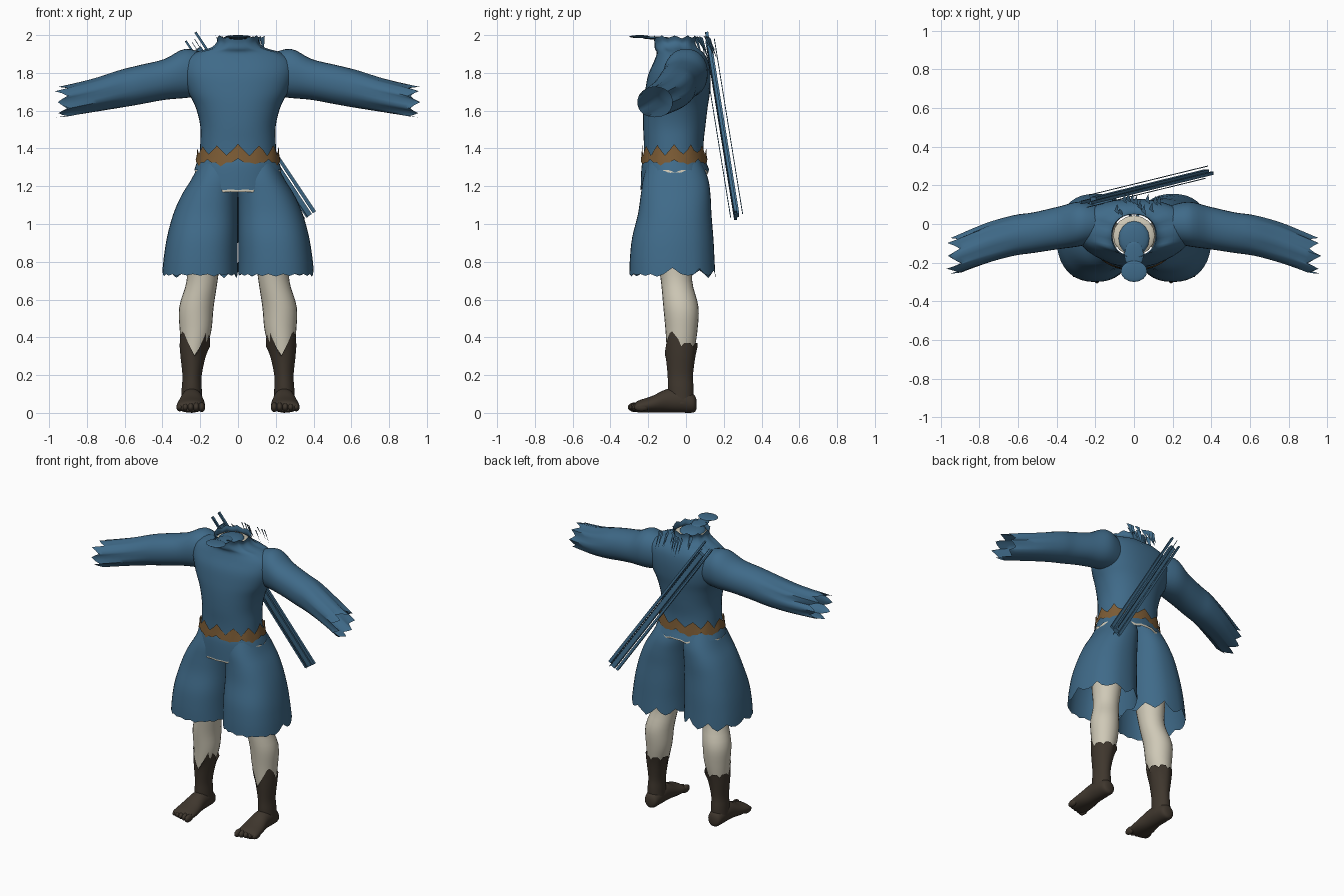
import bpy, bmesh, math, random
from mathutils import Vector

random.seed(4)
cube = bpy.data.objects.get("Cube")
if cube:
    bpy.data.objects.remove(cube)


def material(name, rgb):
    m = bpy.data.materials.new(name)
    m.use_nodes = True
    m.diffuse_color = (*rgb, 1)
    m.node_tree.nodes["Principled BSDF"].inputs["Base Color"].default_value = (*rgb, 1)
    return m


BLUE = material("blue cloth", (0.05, 0.145, 0.25))
SKIN = material("pale skin", (0.62, 0.58, 0.47))
BROWN = material("brown belt leather", (0.2, 0.105, 0.035))
DARK = material("dark boot leather", (0.05, 0.038, 0.027))


def finish(name, bm, mat, smooth=True):
    bmesh.ops.recalc_face_normals(bm, faces=bm.faces)
    mesh = bpy.data.meshes.new(name)
    bm.to_mesh(mesh)
    bm.free()
    mesh.materials.append(mat)
    ob = bpy.data.objects.new(name, mesh)
    bpy.context.collection.objects.link(ob)
    if smooth:
        bpy.ops.object.select_all(action="DESELECT")
        ob.select_set(True)
        bpy.context.view_layer.objects.active = ob
        bpy.ops.object.shade_smooth_by_angle(angle=math.radians(50))
    return ob


def spline(keys, steps):
    """Smooth interpolation through the key sections."""
    out = []
    for i in range(len(keys) - 1):
        p = [keys[max(0, min(len(keys) - 1, i + k))] for k in (-1, 0, 1, 2)]
        for s in range(steps):
            t = s / steps
            out.append([0.5 * (2 * b + (c - a) * t + (2 * a - 5 * b + 4 * c - d) * t * t
                               + (3 * b - a - 3 * c + d) * t ** 3) for a, b, c, d in zip(*p)])
    return out + [list(keys[-1])]


AXES = {"x": (1, 2, 0), "y": (0, 2, 1), "z": (0, 1, 2)}


def tube(name, keys, mat, axis="z", side=1, segs=32, steps=4, power=2.0,
         start=None, end=None, caps=(False, False)):
    """Loft of (x, y, z, half width, half depth) sections; start and end shape the rims."""
    bm = bmesh.new()
    u, v, w = AXES[axis]
    rings, rows = [], spline(keys, steps)
    angles = [2 * math.pi * j / segs for j in range(segs)]
    first = [start(t, j) if start else 0 for j, t in enumerate(angles)]
    last = [end(t, j) if end else 0 for j, t in enumerate(angles)]
    for i, row in enumerate(rows):
        s = i / (len(rows) - 1)
        ring = []
        for j, t in enumerate(angles):
            co = Vector(row[:3])
            c, n = math.cos(t), math.sin(t)
            co[u] += row[3] * math.copysign(abs(c) ** (2 / power), c)
            co[v] += row[4] * math.copysign(abs(n) ** (2 / power), n)
            co[w] += first[j] * (1 - s) ** 4 + last[j] * s ** 4
            co.x *= side
            ring.append(bm.verts.new(co))
        rings.append(ring)
    for a, b in zip(rings, rings[1:]):
        for j in range(segs):
            k = (j + 1) % segs
            bm.faces.new((a[j], a[k], b[k], b[j]))
    for flag, ring in zip(caps, (rings[0], rings[-1])):
        if flag:
            bm.faces.new(ring)
    return finish(name, bm, mat)


def blob(name, loc, scale, mat):
    bm = bmesh.new()
    bmesh.ops.create_uvsphere(bm, u_segments=16, v_segments=10, radius=1)
    bmesh.ops.scale(bm, vec=scale, verts=bm.verts)
    bmesh.ops.translate(bm, vec=loc, verts=bm.verts)
    return finish(name, bm, mat)


def jag(amp, period=4):
    """Torn, toothed edge."""
    return lambda t, j: amp * (random.uniform(0.5, 1) if j % period == 0 else
                               random.uniform(-1, -0.2) if j % period == period // 2 else 0)


def front_angle(t):
    return abs((t + math.pi / 2 + math.pi) % (2 * math.pi) - math.pi)


# Tunic body, rising to an open collar
tube("tunic_body", [
    (0, -0.062, 1.31, 0.205, 0.162), (0, -0.065, 1.42, 0.2, 0.158),
    (0, -0.062, 1.52, 0.2, 0.165), (0, -0.055, 1.62, 0.225, 0.17),
    (0, -0.045, 1.7, 0.265, 0.172), (0, -0.035, 1.79, 0.295, 0.165),
    (0, -0.025, 1.86, 0.29, 0.145), (0, -0.03, 1.905, 0.23, 0.125),
    (0, -0.05, 1.93, 0.145, 0.115), (0, -0.058, 1.96, 0.112, 0.108),
    (0, -0.06, 1.99, 0.118, 0.112)], BLUE, segs=40, power=2.2, end=jag(0.01))


# Tunic hem dips to a point at the front, with bare skin showing beneath it
def hem(drop):
    def rim(t, j):
        a = front_angle(t)
        return -drop - 0.105 * max(0, 1 - (a / 0.95) ** 2) - 0.012 * (j % 4 == 0)
    return rim


for label, mat, grow, drop in (("tunic_hem", BLUE, 0.004, 0), ("bare_midriff", SKIN, 0, 0.012)):
    tube(label, [(0, -0.062, 1.36, 0.203, 0.16), (0, -0.062, 1.32, 0.216 + grow, 0.168 + grow),
                 (0, -0.058, 1.285, 0.23 + grow, 0.178 + grow)],
         mat, segs=40, power=2.15, end=hem(drop))

# Belt with toothed edges
tube("belt", [(0, -0.063, 1.325, 0.224, 0.176), (0, -0.063, 1.39, 0.214, 0.169)], BROWN,
     segs=48, steps=2, power=2.15, start=jag(0.022, 6), end=jag(0.034, 4))

for side, label in ((1, "left"), (-1, "right")):
    # Sleeve with torn cuff
    tube(label + "_sleeve", [
        (0.17, 0.0, 1.79, 0.09, 0.11), (0.28, 0.0, 1.797, 0.115, 0.13),
        (0.39, -0.02, 1.765, 0.11, 0.108), (0.52, -0.045, 1.737, 0.105, 0.104),
        (0.62, -0.06, 1.715, 0.105, 0.1), (0.76, -0.1, 1.68, 0.103, 0.088),
        (0.93, -0.165, 1.645, 0.092, 0.08)], BLUE, "x", side, end=jag(0.04), power=2.15)

    # Wide trouser leg
    tube(label + "_trouser_leg", [
        (0.1, -0.06, 1.33, 0.1, 0.14), (0.12, -0.055, 1.24, 0.125, 0.172),
        (0.15, -0.055, 1.15, 0.15, 0.185), (0.172, -0.06, 1.05, 0.171, 0.195),
        (0.188, -0.07, 0.93, 0.187, 0.215), (0.197, -0.073, 0.82, 0.195, 0.224),
        (0.2, -0.072, 0.735, 0.2, 0.228)], BLUE, "z", side, segs=40, power=2.3,
        end=lambda t, j: -abs(jag(0.02)(t, j)) * 0.7 if front_angle(t) < 1.3 else jag(0.035)(t, j))

    # Bare leg
    tube(label + "_leg", [
        (0.17, -0.055, 1.05, 0.1, 0.11), (0.18, -0.055, 0.85, 0.092, 0.1),
        (0.19, -0.05, 0.7, 0.082, 0.083), (0.22, -0.027, 0.56, 0.091, 0.093),
        (0.225, -0.024, 0.43, 0.083, 0.084), (0.238, -0.03, 0.3, 0.058, 0.07),
        (0.243, -0.03, 0.2, 0.045, 0.06)], SKIN, "z", side, segs=24)

    # Boot shaft: two peaks beside a notch at the front
    def cuff(t, j):
        a = front_angle(t)
        if a < 0.9:
            return -0.07 + 0.14 * a / 0.9
        return max(0, 0.07 * (1.6 - a) / 0.7) - 0.02 * (j % 4 == 0)

    tube(label + "_boot_shaft", [
        (0.245, -0.025, 0.05, 0.055, 0.065), (0.245, -0.028, 0.13, 0.053, 0.068),
        (0.243, -0.03, 0.2, 0.051, 0.067), (0.238, -0.028, 0.3, 0.066, 0.077),
        (0.228, -0.025, 0.37, 0.081, 0.087)], DARK, "z", side, end=cuff)

    # Foot and toes
    tube(label + "_foot", [
        (0.245, 0.055, 0.045, 0.02, 0.025), (0.245, 0.04, 0.05, 0.045, 0.048),
        (0.245, -0.02, 0.064, 0.055, 0.063), (0.245, -0.1, 0.064, 0.06, 0.062),
        (0.248, -0.18, 0.045, 0.073, 0.044), (0.25, -0.25, 0.034, 0.075, 0.032),
        (0.25, -0.27, 0.03, 0.06, 0.02)], DARK, "y", side, segs=24, caps=(True, True))
    for i in range(5):
        blob(f"{label}_toe_{i + 1}", (side * (0.192 + 0.029 * i), -0.268 + 0.008 * i, 0.03),
             (0.018, 0.04, 0.026 - 0.001 * i), DARK)

# Inside of the collar and the shreds above it
blob("neck_stump", (0, -0.06, 1.955), (0.108, 0.104, 0.015), SKIN)
blob("neck_lining", (0, -0.075, 1.965), (0.08, 0.09, 0.022), BLUE)
blob("chin_shred", (0, -0.245, 1.992), (0.068, 0.055, 0.008), BLUE)
blob("throat_shred", (0, -0.16, 1.985), (0.05, 0.07, 0.008), BLUE)

# Ragged strands behind the neck
bm = bmesh.new()
for i in range(12):
    x, y = -0.09 + 0.02 * i, random.uniform(0.05, 0.13)
    tip = random.uniform(1.84, 1.92)
    points = ((x - 0.012, y, 1.985), (x + 0.012, y - 0.02, 1.995), (x + 0.004, y + 0.035, tip))
    bm.faces.new([bm.verts.new(p) for p in points])
finish("neck_strands", bm, BLUE, smooth=False)

# Scabbard slung across the back: a core board with loose slats beside it
low, high = Vector((0.375, 0.268, 1.045)), Vector((-0.21, 0.125, 1.93))
along = (high - low).normalized()
across = along.cross(Vector((0, 1, 0))).normalized()
out = along.cross(across).normalized()


def slat(name, offset, depth, width, thick, extra):
    bm = bmesh.new()
    bmesh.ops.create_cube(bm, size=1)
    length = (high - low).length + extra
    for v in bm.verts:
        x, y, z = v.co
        taper = 0.6 if z > 0 and extra else 1
        v.co = (low + along * (z + 0.5) * length + across * (offset + x * width * taper)
                + out * (depth + y * thick))
    finish(name, bm, BLUE, smooth=False)


slat("scabbard_core", 0, 0, 0.035, 0.028, 0)
slat("scabbard_slat_left", 0.034, 0.005, 0.018, 0.016, 0.07)
slat("scabbard_slat_right", -0.034, 0.005, 0.02, 0.016, 0.08)
slat("scabbard_wire_outer", 0.01, 0.032, 0.005, 0.004, 0.05)
slat("scabbard_wire_inner", -0.01, -0.032, 0.005, 0.004, 0.05)
